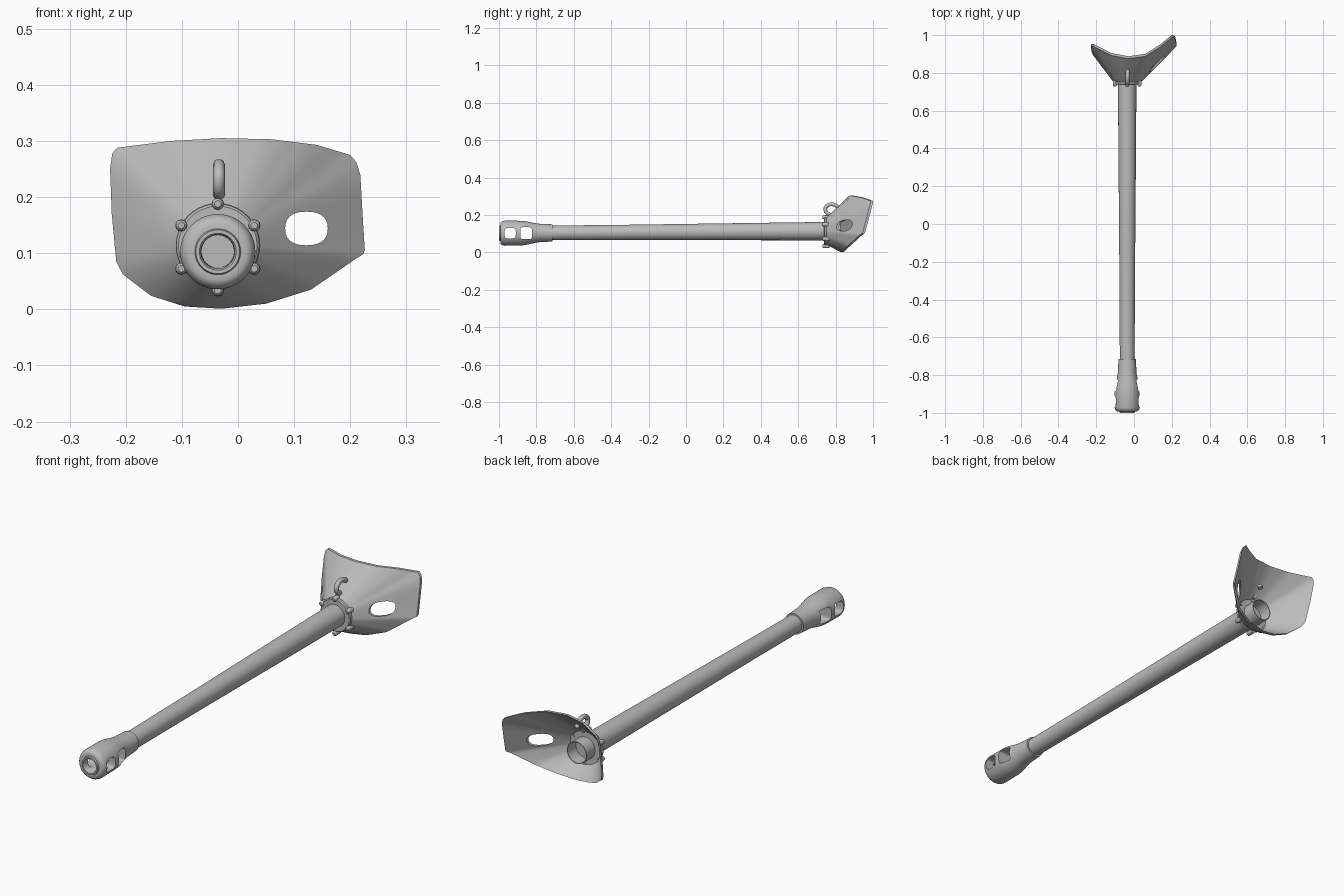
import bpy, bmesh, math
from mathutils import Vector

if "Cube" in bpy.data.objects:
    bpy.data.objects.remove(bpy.data.objects["Cube"])

AX = -0.036                                   # barrel axis in x


def axis_z(y):                                # the barrel rises slightly to the rear
    return 0.109 + 0.0065 * y


steel = bpy.data.materials.new("grey steel")
steel.diffuse_color = (0.5, 0.5, 0.5, 1)
steel.use_nodes = True
steel.node_tree.nodes["Principled BSDF"].inputs["Base Color"].default_value = steel.diffuse_color


def finish(name, bm, angle=35):
    bmesh.ops.recalc_face_normals(bm, faces=bm.faces)
    me = bpy.data.meshes.new(name)
    bm.to_mesh(me)
    bm.free()
    ob = bpy.data.objects.new(name, me)
    bpy.context.collection.objects.link(ob)
    me.materials.append(steel)
    bpy.ops.object.select_all(action='DESELECT')
    ob.select_set(True)
    bpy.context.view_layer.objects.active = ob
    bpy.ops.object.shade_smooth_by_angle(angle=math.radians(angle))
    return ob


def lathe(name, profile, n=40):
    """Closed solid of revolution along y from (y, radius) pairs."""
    bm = bmesh.new()
    rings = []
    for y, r in profile:
        rings.append([bm.verts.new((AX + r * math.cos(2 * math.pi * i / n), y,
                                    axis_z(y) + r * math.sin(2 * math.pi * i / n)))
                      for i in range(n)])
    for a, b in zip(rings, rings[1:]):
        for i in range(n):
            j = (i + 1) % n
            bm.faces.new((a[i], a[j], b[j], b[i]))
    bm.faces.new(rings[0])
    bm.faces.new(rings[-1])
    return finish(name, bm)


def cut(target, outline, axis, lo, hi):
    """Cut a prism of the 2D outline through the target along x or y."""
    bm = bmesh.new()
    ends = []
    for d in (lo, hi):
        ends.append([bm.verts.new((d, u, v) if axis == 'x' else (u, d, v)) for u, v in outline])
        bm.faces.new(ends[-1])
    n = len(outline)
    for i in range(n):
        j = (i + 1) % n
        bm.faces.new((ends[0][i], ends[0][j], ends[1][j], ends[1][i]))
    cutter = finish("cutter", bm)
    mod = target.modifiers.new("opening", 'BOOLEAN')
    mod.operation, mod.solver, mod.object = 'DIFFERENCE', 'EXACT', cutter
    bpy.ops.object.select_all(action='DESELECT')
    target.select_set(True)
    bpy.context.view_layer.objects.active = target
    bpy.ops.object.modifier_apply(modifier=mod.name)
    bpy.data.objects.remove(cutter)
    bpy.ops.object.shade_smooth_by_angle(angle=math.radians(35))


def rounded(cu, cv, hu, hv, power=4, n=28):
    """Superellipse outline."""
    pts = []
    for i in range(n):
        c, s = math.cos(2 * math.pi * i / n), math.sin(2 * math.pi * i / n)
        pts.append((cu + hu * math.copysign(abs(c) ** (2 / power), c),
                    cv + hv * math.copysign(abs(s) ** (2 / power), s)))
    return pts


# Barrel: long taper, with an open socket behind the shield
lathe("barrel", [(-0.74, 0.039), (-0.3, 0.041), (0.2, 0.045), (0.74, 0.049), (0.825, 0.049),
                 (0.825, 0.046), (0.765, 0.046)])

# Muzzle brake: flared head with recessed bore and two side windows
brake = lathe("muzzle_brake", [(-0.9, 0.029), (-0.995, 0.030), (-1.0, 0.033), (-1.0, 0.039),
                               (-0.993, 0.041), (-0.993, 0.051), (-0.99, 0.058), (-0.982, 0.064),
                               (-0.97, 0.067), (-0.88, 0.066), (-0.86, 0.064), (-0.80, 0.051),
                               (-0.78, 0.049), (-0.715, 0.046)])
cut(brake, rounded(-0.94, 0.103, 0.030, 0.028), 'x', -0.3, 0.3)
cut(brake, rounded(-0.855, 0.103, 0.031, 0.032, 6), 'x', -0.3, 0.3)

# Shield: shell lofted from the mounting collar to an uneven outer edge
edge = [(-0.215, 0.94, 0.288), (-0.12, 0.892, 0.300), (-0.03, 0.875, 0.305), (0.06, 0.888, 0.303),
        (0.14, 0.938, 0.293), (0.2, 0.988, 0.275), (0.211, 0.986, 0.262), (0.218, 0.98, 0.24),
        (0.222, 0.962, 0.17), (0.226, 0.944, 0.105), (0.223, 0.938, 0.098), (0.21, 0.925, 0.09),
        (0.13, 0.865, 0.035), (0.05, 0.838, 0.01), (-0.03, 0.828, 0.001), (-0.095, 0.828, 0.005),
        (-0.155, 0.848, 0.024), (-0.205, 0.882, 0.062), (-0.217, 0.894, 0.085),
        (-0.225, 0.915, 0.17), (-0.228, 0.934, 0.25), (-0.224, 0.94, 0.278)]
rim = []
for k, p in enumerate(edge):                  # subdivide the long edge spans
    a, b = Vector(p), Vector(edge[(k + 1) % len(edge)])
    steps = max(1, round((b - a).length / 0.03))
    rim += [a.lerp(b, s / steps) for s in range(steps)]
bm = bmesh.new()
layers = []
for back in (0, 0.013):
    hub = Vector((AX, 0.747 + back, axis_z(0.747)))
    rings = []
    for t in (-1, 0, 0.2, 0.4, 0.6, 0.8, 1):
        ring = []
        for p in rim:
            d = Vector((p.x - hub.x, 0, p.z - hub.z)).normalized()
            if t < 0:
                v = hub + d * 0.040
            else:
                v = (hub + d * 0.070).lerp(p + Vector((0, back, 0)), t)
            ring.append(bm.verts.new(v))
        rings.append(ring)
    layers.append(rings)
n = len(rim)
front, rear = layers
strips = list(zip(front, front[1:])) + list(zip(rear, rear[1:]))
strips += [(front[0], rear[0]), (front[-1], rear[-1])]
for a, b in strips:
    for i in range(n):
        j = (i + 1) % n
        bm.faces.new((a[i], a[j], b[j], b[i]))
shield = finish("shield", bm, 35)
cut(shield, rounded(0.122, 0.144, 0.038, 0.030, 2.4), 'y', 0.5, 1.3)

# Mounting collar with six bolts
lathe("mounting_collar", [(0.738, 0.045), (0.738, 0.070), (0.742, 0.074), (0.765, 0.076)])
for k in range(6):
    a = math.radians(30 + 60 * k)
    cx, cz = AX + 0.075 * math.cos(a), axis_z(0.74) - 0.003 + 0.077 * math.sin(a)
    bm = bmesh.new()
    prof = [(0.729, 0.006), (0.733, 0.010), (0.744, 0.011), (0.768, 0.011)]
    rings = [[bm.verts.new((cx + r * math.cos(i * math.pi / 6), y, cz + r * math.sin(i * math.pi / 6)))
              for i in range(12)] for y, r in prof]
    for p, q in zip(rings, rings[1:]):
        for i in range(12):
            bm.faces.new((p[i], p[(i + 1) % 12], q[(i + 1) % 12], q[i]))
    bm.faces.new(rings[0])
    bm.faces.new(rings[-1])
    finish("collar_bolt", bm, 40)

# Lifting eye: bent rod rising from the shield face
cu = bpy.data.curves.new("lifting_eye", 'CURVE')
cu.dimensions, cu.bevel_depth, cu.bevel_resolution = '3D', 0.0105, 3
cu.use_fill_caps = True
sp = cu.splines.new('NURBS')
path = [(0.82, 0.225), (0.815, 0.24), (0.798, 0.255), (0.77, 0.259), (0.745, 0.243), (0.745, 0.222),
        (0.757, 0.207), (0.785, 0.197)]
sp.points.add(len(path) - 1)
for pt, (y, z) in zip(sp.points, path):
    pt.co = (-0.034, y, z, 1)
sp.use_endpoint_u, sp.order_u, sp.resolution_u = True, 3, 4
cu.materials.append(steel)
eye = bpy.data.objects.new("lifting_eye", cu)
bpy.context.collection.objects.link(eye)
